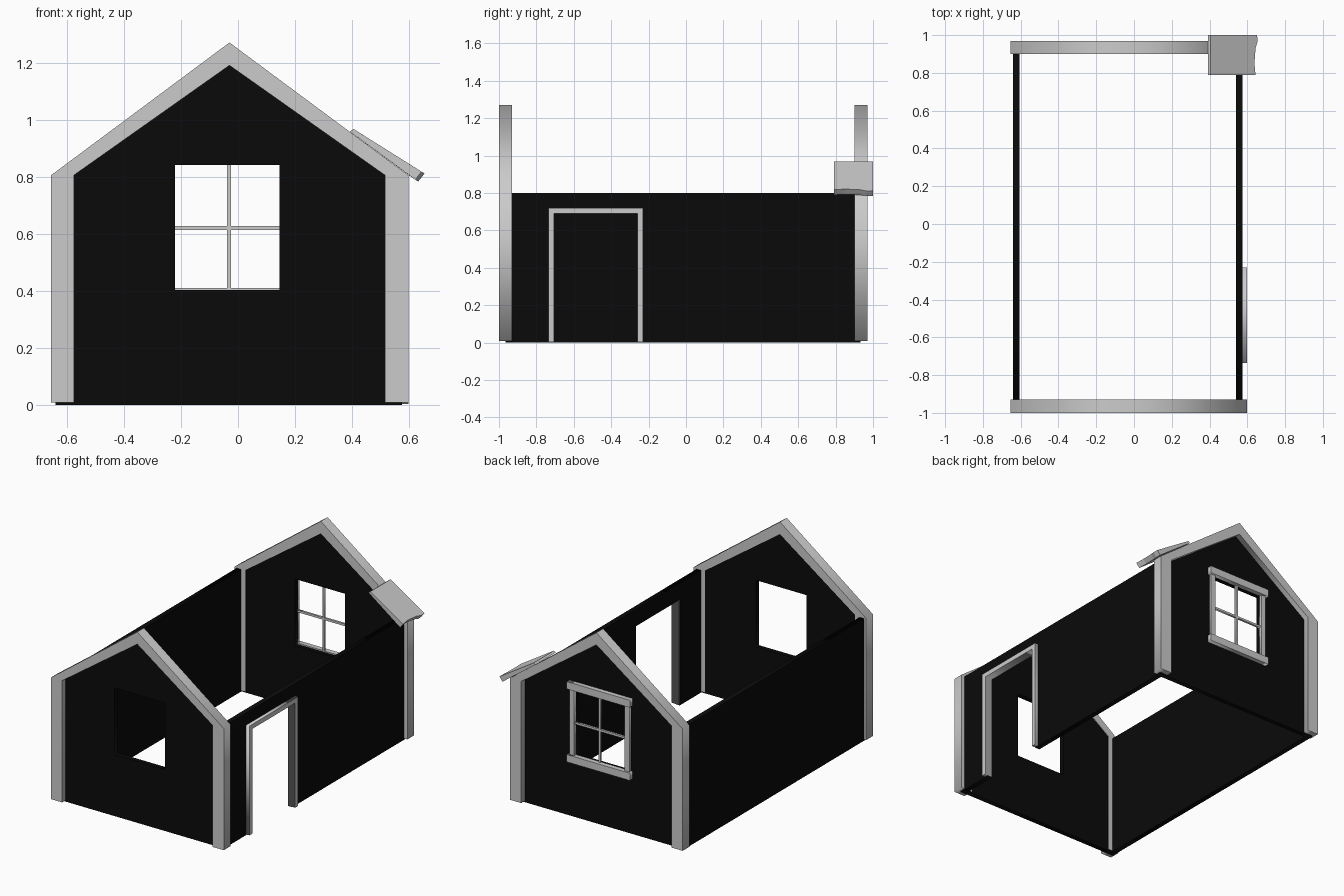
import bpy, bmesh
from math import pi

if "Cube" in bpy.data.objects:
    bpy.data.objects.remove(bpy.data.objects["Cube"])

black = bpy.data.materials.new("black_wall")
black.diffuse_color = (0.003, 0.003, 0.003, 1)
black.use_nodes = True
black.node_tree.nodes["Principled BSDF"].inputs["Base Color"].default_value = black.diffuse_color


def rect(u0, u1, v0, v1):
    return [(u0, v0), (u1, v0), (u1, v1), (u0, v1)]


def plate(name, loops, axis, a, b, mat=None):
    """Flat outline (further loops are holes) with thickness a..b along axis x or y."""
    cu = bpy.data.curves.new(name, 'CURVE')
    cu.dimensions, cu.fill_mode, cu.extrude = '2D', 'BOTH', (b - a) / 2
    for pts in loops:
        sp = cu.splines.new('POLY')
        sp.points.add(len(pts) - 1)
        for p, (u, v) in zip(sp.points, pts):
            p.co = (u, v, 0, 1)
        sp.use_cyclic_u = True
    ob = bpy.data.objects.new(name, cu)
    bpy.context.collection.objects.link(ob)
    mid = (a + b) / 2
    ob.location = (0, mid, 0) if axis == 'y' else (mid, 0, 0)
    ob.rotation_euler = (pi / 2, 0, 0 if axis == 'y' else pi / 2)
    if mat:
        cu.materials.append(mat)
    bpy.ops.object.select_all(action='DESELECT')
    ob.select_set(True)
    bpy.context.view_layer.objects.active = ob
    bpy.ops.object.convert(target='MESH')
    return bpy.context.object


# Gable walls and their grey corner/roof-edge trim
window = rect(-0.22, 0.145, 0.402, 0.84)
gable = [(-0.64, 0), (0.575, 0), (0.575, 0.80), (-0.03, 1.235), (-0.64, 0.80)]
trim = [(-0.655, 0.008), (-0.575, 0.008), (-0.575, 0.805), (-0.03, 1.19), (0.515, 0.805),
        (0.515, 0.008), (0.597, 0.008), (0.597, 0.805), (-0.03, 1.27), (-0.655, 0.805)]
for side, wall_y, trim_y in (("front", (-0.965, -0.933), (-1.0, -0.93)),
                             ("back", (0.903, 0.933), (0.90, 0.97))):
    plate(side + "_gable_wall", [gable, window], 'y', *wall_y, black)
    plate(side + "_gable_trim", [trim], 'y', *trim_y)

# Side walls, the right one with a door opening
plate("left_wall", [rect(-0.964, 0.932, 0, 0.8)], 'x', -0.64, -0.607, black)
plate("right_wall", [[(-0.964, 0), (-0.708, 0), (-0.708, 0.693), (-0.257, 0.693),
                      (-0.257, 0), (0.932, 0), (0.932, 0.8), (-0.964, 0.8)]],
      'x', 0.541, 0.574, black)

# Door frame
plate("door_frame", [[(-0.735, 0.004), (-0.705, 0.004), (-0.705, 0.69), (-0.26, 0.69),
                      (-0.26, 0.004), (-0.23, 0.004), (-0.23, 0.72), (-0.735, 0.72)]],
      'x', 0.543, 0.597)

# Back window: stiles, lintel, sill and glazing bars
for name, box, y1 in (("window_stile_left", rect(-0.255, -0.22, 0.405, 0.845), 0.95),
                      ("window_stile_right", rect(0.145, 0.18, 0.405, 0.845), 0.95),
                      ("window_lintel", rect(-0.267, 0.192, 0.84, 0.888), 0.963),
                      ("window_sill", rect(-0.267, 0.192, 0.362, 0.41), 0.963)):
    plate(name, [box], 'y', 0.93, y1)
plate("window_bar_upright", [rect(-0.039, -0.025, 0.41, 0.84)], 'y', 0.928, 0.942)
plate("window_bar_cross", [rect(-0.22, 0.145, 0.613, 0.627)], 'y', 0.928, 0.942)

# Single roof shingle with a worn lower edge
bm = bmesh.new()
profile = [(0.405, 0.967, 0), (0.652, 0.812, 1), (0.63, 0.784, 1), (0.392, 0.958, 0)]
rings = []
for y, s in ((0.79, -0.010), (0.85, -0.017), (0.93, -0.010), (0.965, 0.002), (1.0, 0.0)):
    rings.append([bm.verts.new((x + 0.85 * s * k, y, z - 0.53 * s * k)) for x, z, k in profile])
for r, q in zip(rings, rings[1:]):
    for i in range(4):
        j = (i + 1) % 4
        bm.faces.new((r[i], r[j], q[j], q[i]))
bm.faces.new(rings[0])
bm.faces.new(rings[-1])
bmesh.ops.recalc_face_normals(bm, faces=bm.faces)
me = bpy.data.meshes.new("roof_shingle")
bm.to_mesh(me)
bm.free()
bpy.context.collection.objects.link(bpy.data.objects.new("roof_shingle", me))
